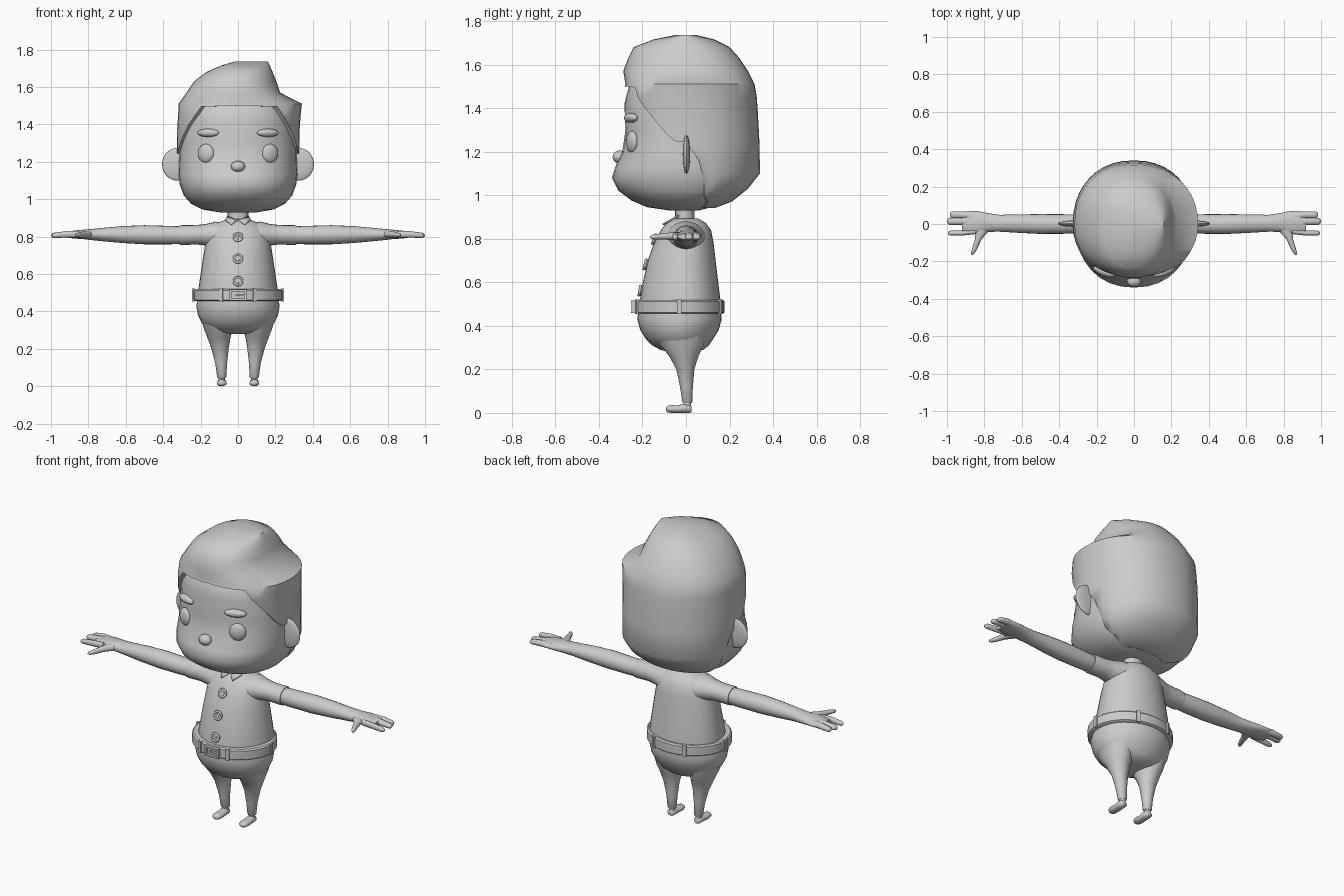
import bpy, bmesh, math
from mathutils import Vector

grey = bpy.data.materials.new("plain_grey")
grey.diffuse_color = (0.6, 0.6, 0.6, 1)


def finish(ob, name, angle=40, mirror=False):
    ob.name = name
    ob.data.materials.clear()
    ob.data.materials.append(grey)
    bpy.ops.object.select_all(action='DESELECT')
    bpy.context.view_layer.objects.active = ob
    ob.select_set(True)
    bpy.ops.object.shade_smooth_by_angle(angle=math.radians(angle))
    if mirror:
        ob.modifiers.new("mirror", 'MIRROR').use_mirror_merge = False
    return ob


def loft(name, rings, angle=40, mirror=False):
    """Skin closed rings of points and cap both ends."""
    bm = bmesh.new()
    vr = [[bm.verts.new(p) for p in r] for r in rings]
    n = len(vr[0])
    for a, b in zip(vr, vr[1:]):
        for i in range(n):
            j = (i + 1) % n
            bm.faces.new((a[i], a[j], b[j], b[i]))
    bm.faces.new(vr[0])
    bm.faces.new(vr[-1])
    bmesh.ops.remove_doubles(bm, verts=bm.verts, dist=0.0005)
    bmesh.ops.recalc_face_normals(bm, faces=bm.faces)
    me = bpy.data.meshes.new(name)
    bm.to_mesh(me)
    bm.free()
    ob = bpy.data.objects.new(name, me)
    bpy.context.collection.objects.link(ob)
    return finish(ob, name, angle, mirror)


def tube(name, axis, secs, n=20, mirror=False, angle=40):
    """Elliptical sections (t, c1, c2, r1, r2) along an axis."""
    rings = []
    for t, c1, c2, r1, r2 in secs:
        ring = []
        for i in range(n):
            a = math.tau * i / n
            u, v = c1 + r1 * math.cos(a), c2 + r2 * math.sin(a)
            ring.append({'x': (t, u, v), 'y': (u, t, v), 'z': (u, v, t)}[axis])
        rings.append(ring)
    return loft(name, rings, angle, mirror)


def sample(prof, z):
    for a, b in zip(prof, prof[1:]):
        if z <= b[0]:
            f = max(0, (z - a[0]) / (b[0] - a[0]))
            return [p + (q - p) * f for p, q in zip(a, b)]
    return prof[-1]


def shell_point(prof, z, a, e=2.2):
    """Point on an uneven rounded section; angle 0 faces the front."""
    _, xl, xr, yf, yb = sample(prof, z)
    s, c = math.sin(a), math.cos(a)
    x = math.copysign(abs(s) ** (2 / e), s) * (xr if s > 0 else xl)
    y = -math.copysign(abs(c) ** (2 / e), c) * (yf if c > 0 else yb)
    return Vector((x, y, z))


def angles(n):
    return [math.tau * i / n - math.pi for i in range(n)]


def ball(name, loc, scale, rot=(0, 0, 0)):
    bpy.ops.mesh.primitive_uv_sphere_add(segments=24, ring_count=14, location=loc, rotation=rot)
    bpy.context.object.scale = scale
    return finish(bpy.context.object, name, 60)


def box(name, loc, size, turn=0):
    bpy.ops.mesh.primitive_cube_add(size=1, location=loc, rotation=(0, 0, turn))
    ob = bpy.context.object
    ob.scale = size
    return finish(ob, name)


# Head: z, left width, right width, front depth, back depth
face = [(.93, .10, .10, .08, .06), (.945, .19, .19, .18, .12), (.975, .25, .25, .25, .18),
        (1.02, .29, .29, .31, .24), (1.08, .312, .312, .34, .28), (1.13, .318, .318, .325, .30),
        (1.2, .316, .316, .292, .31), (1.3, .312, .312, .278, .31), (1.42, .30, .30, .283, .30),
        (1.5, .28, .28, .262, .28), (1.6, .16, .16, .18, .18)]
loft("head", [[shell_point(face, s[0], a) for a in angles(32)] for s in face], 60)

# Hair: same section type, clamped to a hairline that drops past the ears
hair = [(.94, .18, .18, .17, .13), (.97, .255, .255, .25, .21), (1.03, .305, .305, .31, .285),
        (1.1, .325, .325, .32, .34), (1.25, .327, .327, .285, .337), (1.38, .325, .33, .292, .33),
        (1.45, .32, .335, .302, .325), (1.51, .318, .342, .278, .315), (1.57, .275, .225, .288, .285),
        (1.63, .235, .205, .265, .245), (1.68, .17, .185, .24, .20), (1.715, .09, .17, .15, .13),
        (1.735, .02, .16, .05, .05)]
line = [(0, 1.5), (36, 1.495), (79, 1.25), (94, 1.24), (108, 1.0), (125, .94), (181, .94)]


def hairline(a):
    d = abs(math.degrees(a))
    for (a0, z0), (a1, z1) in zip(line, line[1:]):
        if d <= a1:
            return z0 + (z1 - z0) * (d - a0) / (a1 - a0)


cols = angles(40)
rows = [[shell_point(hair, max(s[0], hairline(a)), a) for a in cols] for s in hair]
tuck = [Vector((p.x * .9, p.y * .9, p.z)) for p in rows[0]]
loft("hair", [tuck] + rows, 45)

# Facial features
for s in (-1, 1):
    ball("eye", (s * .172, -.248, 1.245), (.046, .022, .05), (0, 0, s * .42))
    ball("eyebrow", (s * .16, -.253, 1.355), (.062, .024, .022), (0, 0, s * .38))
    ball("ear", (s * .322, .002, 1.187), (.084, .017, .088))
ball("nose", (0, -.305, 1.175), (.038, .032, .03))
tube("neck", 'z', [(.85, 0, -.005, .055, .045), (.96, 0, -.005, .055, .045)])

# Shirt
shirt = [(.47, .215, .215, .215, .16), (.52, .212, .212, .212, .158), (.6, .2, .2, .198, .148),
         (.7, .185, .185, .176, .136), (.78, .172, .172, .147, .127), (.84, .155, .155, .115, .115),
         (.873, .11, .11, .09, .09), (.893, .062, .062, .06, .055)]
loft("shirt", [[shell_point(shirt, s[0], a, 2) for a in angles(32)] for s in shirt], 60)
tube("sleeve", 'x', [(.06, 0, .81, .1, .065), (.12, 0, .808, .088, .072), (.17, 0, .81, .068, .058),
                     (.22, 0, .81, .058, .052), (.3, 0, .808, .056, .053), (.312, 0, .808, .054, .051)],
     mirror=True)

# Collar flaps
me = bpy.data.meshes.new("collar")
me.from_pydata([(.003, -.072, .89), (.036, -.108, .868), (.066, -.065, .893), (.058, -.035, .91)],
               [], [(0, 1, 2), (0, 2, 3)])
collar = bpy.data.objects.new("collar", me)
bpy.context.collection.objects.link(collar)
finish(collar, "collar", mirror=True)
collar.modifiers.new("thickness", 'SOLIDIFY').thickness = .008

# Buttons with rim and four holes, tilted to the shirt front
for z, tilt in ((.795, .38), (.68, .24), (.56, .18)):
    rot = (math.pi / 2 - tilt, 0, 0)
    out = Vector((0, -math.cos(tilt), math.sin(tilt)))
    up = Vector((0, math.sin(tilt), math.cos(tilt)))
    c = Vector((0, -sample(shirt, z)[3], z)) + out * .004
    bpy.ops.mesh.primitive_cylinder_add(vertices=20, radius=.024, depth=.012, location=c, rotation=rot)
    finish(bpy.context.object, "button")
    bpy.ops.mesh.primitive_torus_add(major_segments=20, minor_segments=8, major_radius=.022,
                                     minor_radius=.006, location=c + out * .004, rotation=rot)
    finish(bpy.context.object, "button_rim", 60)
    for i, j in ((-1, -1), (-1, 1), (1, -1), (1, 1)):
        bpy.ops.mesh.primitive_cylinder_add(vertices=8, radius=.0035, depth=.004, rotation=rot,
                                            location=c + out * .006 + up * .006 * i + Vector((.006 * j, 0, 0)))
        finish(bpy.context.object, "button_stud")

# Arms and hands
tube("arm", 'x', [(.26, 0, .808, .046, .045), (.36, 0, .808, .052, .049), (.5, 0, .81, .053, .051),
                  (.62, .002, .811, .049, .045), (.72, .004, .811, .045, .036), (.78, .008, .811, .05, .03),
                  (.83, .008, .812, .06, .025), (.88, .008, .811, .063, .021), (.92, .01, .81, .05, .014)],
     mirror=True, angle=60)
for y, x, r in ((.049, .985, .019), (.014, .999, .019), (-.049, .995, .013)):
    tube("finger", 'x', [(.85, y * .85, .812, r, .019), (.92, y, .812, r, .017), (x - .015, y, .807, r, .014),
                         (x - .004, y, .806, r * .7, .010), (x, y, .806, r * .2, .003)], 12, True, 60)
tube("thumb", 'y', [(.01, .80, .812, .045, .022), (-.045, .815, .812, .033, .019), (-.08, .832, .811, .018, .016),
                    (-.13, .851, .809, .014, .013), (-.155, .862, .808, .011, .01),
                    (-.166, .866, .808, .003, .003)], 12, True, 60)

# Trousers and legs
tube("trousers", 'z', [(.48, 0, -.03, .212, .188), (.43, 0, -.03, .223, .194), (.38, 0, -.03, .214, .18),
                       (.34, 0, -.03, .195, .155), (.31, 0, -.025, .165, .13), (.29, 0, -.02, .12, .1),
                       (.28, 0, -.02, .06, .06)], 32, angle=70)
tube("leg", 'z', [(.37, .11, -.025, .09, .12), (.31, .106, -.018, .077, .1), (.26, .102, -.01, .062, .068),
                  (.2, .096, -.003, .046, .042), (.12, .09, .002, .031, .03), (.05, .087, .006, .025, .023),
                  (.045, .087, .006, .021, .02)], 18, True)
tube("ankle", 'z', [(.02, .087, .006, .018, .018), (.06, .087, .006, .018, .018)], 14, True)
tube("foot", 'y', [(.026, .087, .016, .014, .012), (.018, .087, .02, .022, .02), (-.01, .087, .021, .025, .021),
                   (-.04, .087, .017, .026, .017), (-.065, .087, .018, .027, .018),
                   (-.083, .087, .017, .022, .015), (-.092, .087, .016, .01, .007)], 16, True, 60)

# Belt with buckle and loops
tube("belt", 'z', [(.456, 0, -.031, .23, .2), (.462, 0, -.031, .238, .208), (.512, 0, -.031, .238, .208),
                   (.519, 0, -.031, .23, .2)], 40)
for deg in (-90, 90, -22, 22, 155, -155):
    a = math.radians(deg)
    box("belt_loop", (.237 * math.sin(a), -.031 - .207 * math.cos(a), .4875), (.02, .016, .068), a)
for s in (-1, 1):
    box("buckle_side", (s * .04, -.241, .4875), (.012, .018, .058))
    box("buckle_rail", (0, -.243, .4875 + s * .024), (.092, .018, .01))
box("buckle_pin", (.012, -.243, .4875), (.05, .014, .008))
